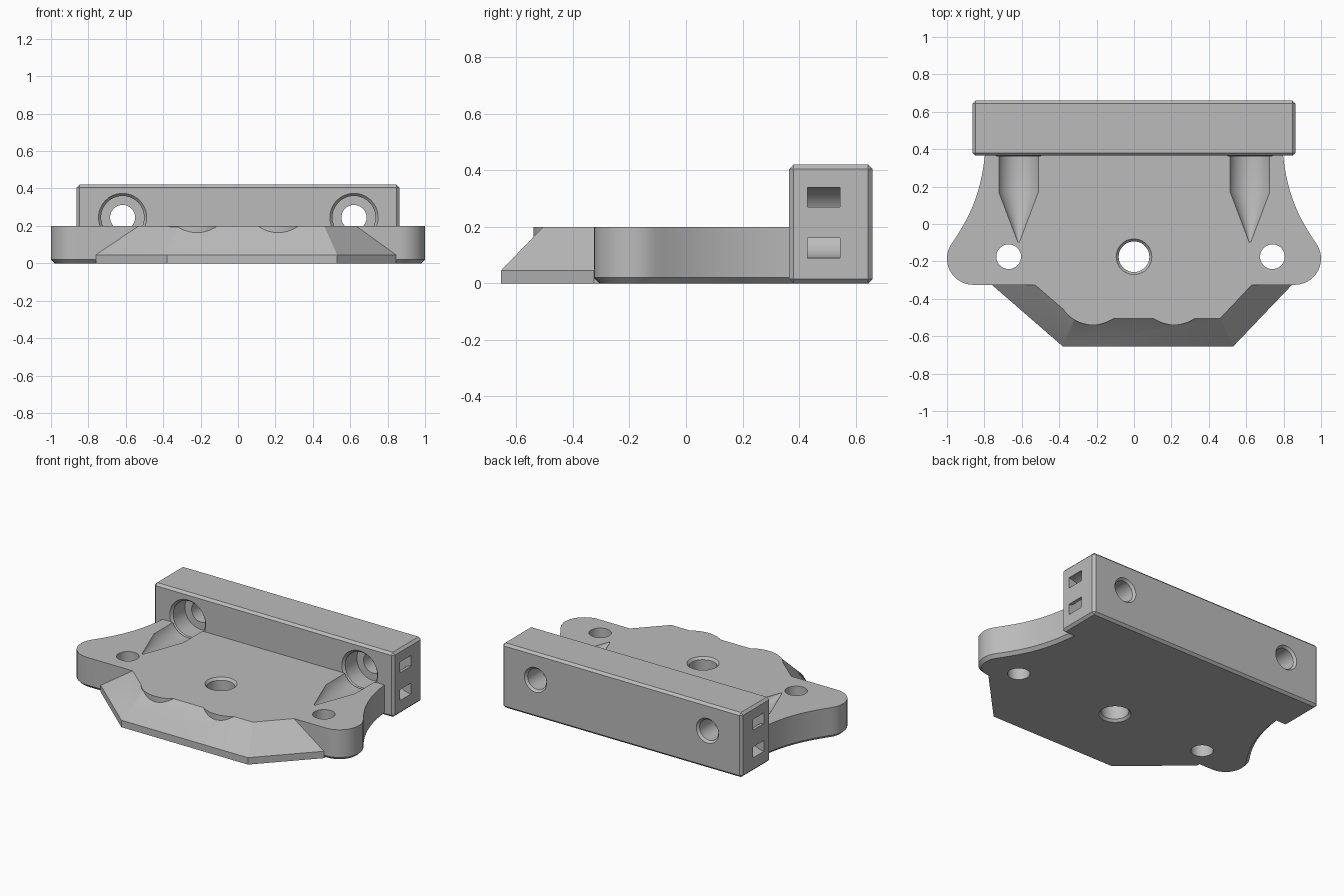
import bpy, bmesh, math
from mathutils import Vector
from mathutils.geometry import interpolate_bezier

if "Cube" in bpy.data.objects:
    bpy.data.objects.remove(bpy.data.objects["Cube"], do_unlink=True)

grey = bpy.data.materials.new("plain_grey")
grey.use_nodes = True
colour = (0.5, 0.5, 0.5, 1)
grey.diffuse_color = colour
grey.node_tree.nodes["Principled BSDF"].inputs["Base Color"].default_value = colour


def loft(name, rings, bevel=0, bevel_rule=None):
    """Closed solid through rings with equal point counts, optionally chamfered."""
    bm = bmesh.new()
    loops = [[bm.verts.new(p) for p in ring] for ring in rings]
    n = len(loops[0])
    for a, b in zip(loops, loops[1:]):
        for i in range(n):
            j = (i + 1) % n
            bm.faces.new((a[i], a[j], b[j], b[i]))
    bm.faces.new(loops[0][::-1])
    bm.faces.new(loops[-1])
    bmesh.ops.recalc_face_normals(bm, faces=bm.faces)
    if bevel:
        edges = [e for e in bm.edges if bevel_rule is None or bevel_rule(e)]
        bmesh.ops.bevel(bm, geom=edges, offset=bevel, segments=1,
                        affect='EDGES', profile=0.5)
        bmesh.ops.recalc_face_normals(bm, faces=bm.faces)
    mesh = bpy.data.meshes.new(name)
    bm.to_mesh(mesh)
    bm.free()
    mesh.materials.append(grey)
    obj = bpy.data.objects.new(name, mesh)
    bpy.context.collection.objects.link(obj)
    return obj


def flat(outline, z):
    return [(x, y, z) for x, y in outline]


def circle(centre, r, axis, n=48):
    """Ring of points around a y or z axis."""
    c = Vector(centre)
    pts = []
    for i in range(n):
        a = math.tau * i / n
        u, v = r * math.cos(a), r * math.sin(a)
        pts.append(c + Vector((u, 0, v) if axis == 'y' else (u, v, 0)))
    return pts


def turned(name, x, other, steps, axis):
    """Solid of revolution; steps are (position along axis, radius)."""
    place = (lambda t: (x, t, other)) if axis == 'y' else (lambda t: (x, other, t))
    return loft(name, [circle(place(t), r, axis) for t, r in steps])


def combine(base, part, operation):
    mod = base.modifiers.new(operation.lower(), 'BOOLEAN')
    mod.operation, mod.solver, mod.object = operation, 'EXACT', part
    with bpy.context.temp_override(object=base, active_object=base,
                                   selected_objects=[base]):
        bpy.ops.object.modifier_apply(modifier=mod.name)
    bpy.data.objects.remove(part, do_unlink=True)


# Base plate with rounded ears, chamfered underneath
TOP = 0.2
half = []
for i in range(15):
    a = math.radians(-90 + 125 * i / 14)
    half.append((0.86 + 0.14 * math.cos(a), -0.185 + 0.14 * math.sin(a)))
neck = interpolate_bezier((half[-1][0], half[-1][1], 0), (0.875, 0.04, 0),
                          (0.815, 0.17, 0), (0.795, 0.39, 0), 16)
half += [(p.x, p.y) for p in neck[1:]] + [(0.795, 0.45)]
outline = half + [(-x, y) for x, y in reversed(half)]
bracket = loft("mounting_bracket", [flat(outline, 0), flat(outline, TOP)], 0.02,
               lambda e: all(v.co.z < 0.01 for v in e.verts))

# Sloped front nose
foot = [(-0.76, -0.2), (-0.76, -0.325), (-0.38, -0.655),
        (0.53, -0.655), (0.845, -0.325), (0.845, -0.2)]
brow = [(-0.53, -0.2), (-0.53, -0.325), (-0.32, -0.505),
        (0.46, -0.505), (0.63, -0.325), (0.63, -0.2)]
combine(bracket, loft("front_nose", [flat(foot, 0), flat(foot, 0.045),
                                     flat(brow, TOP)]), 'UNION')

# Round bosses on the nose
for x in (-0.22, 0.215):
    combine(bracket, turned("boss", x, -0.35, [(0.06, 0.19), (TOP, 0.19)], 'z'), 'UNION')

# Rear bar with chamfered edges
BAR, FRONT, BACK = 0.8625, 0.365, 0.66
bar = [(-BAR, FRONT), (BAR, FRONT), (BAR, BACK), (-BAR, BACK)]
combine(bracket, loft("rear_bar", [flat(bar, 0), flat(bar, 0.42)], 0.015), 'UNION')

# Stepped bolt holes through the bar, with tool channels in the plate
AXIS_Z = 0.245
for x in (-0.617, 0.62):
    bore = [(FRONT - 0.001, 0.13), (0.38, 0.115), (0.5, 0.115), (0.5, 0.067),
            (BACK - 0.015, 0.067), (BACK + 0.002, 0.082)]
    combine(bracket, turned("bolt_bore", x, AXIS_Z, bore, 'y'), 'DIFFERENCE')
    channel = [circle((x, -0.1, TOP), 0.003, 'y'),
               circle((x, 0.17, AXIS_Z), 0.115, 'y'),
               circle((x, 0.4, AXIS_Z), 0.115, 'y')]
    combine(bracket, loft("tool_channel", channel), 'DIFFERENCE')

# Vertical holes in the plate
for x in (-0.67, 0.74):
    combine(bracket, turned("ear_hole", x, -0.175, [(-0.1, 0.066), (0.3, 0.066)], 'z'),
            'DIFFERENCE')
centre = [(-0.002, 0.097), (0.015, 0.082), (TOP - 0.015, 0.082), (TOP + 0.002, 0.097)]
combine(bracket, turned("centre_hole", 0, -0.175, centre, 'z'), 'DIFFERENCE')

# Curved tie tunnels looping through the bar ends
for side in (-1, 1):
    rings = []
    for i in range(21):
        a = math.radians(80 + 10 * i)
        rings.append([(side * (BAR + r * math.cos(a)), y, 0.215 + r * math.sin(a))
                      for r, y in ((0.055, 0.43), (0.125, 0.43),
                                   (0.125, 0.545), (0.055, 0.545))])
    combine(bracket, loft("tie_tunnel", rings), 'DIFFERENCE')

# Smooth curved walls, keep chamfers crisp
bpy.ops.object.select_all(action='DESELECT')
bracket.select_set(True)
bpy.context.view_layer.objects.active = bracket
bpy.ops.object.shade_smooth_by_angle(angle=math.radians(30))
